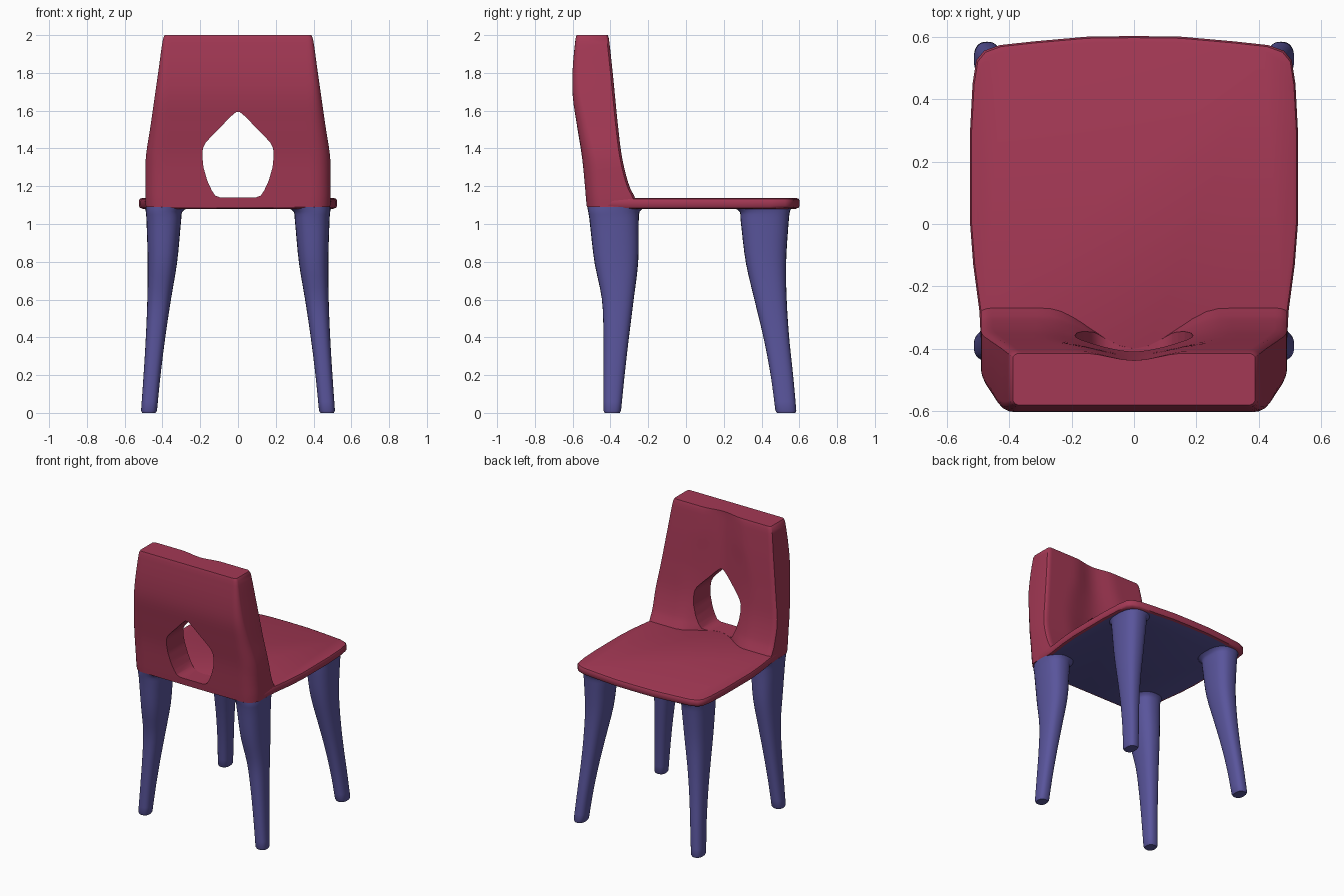
import bpy, bmesh, math

if "Cube" in bpy.data.objects:
    bpy.data.objects.remove(bpy.data.objects["Cube"])


def material(name, rgb):
    m = bpy.data.materials.new(name)
    m.diffuse_color = (*rgb, 1)
    m.use_nodes = True
    m.node_tree.nodes["Principled BSDF"].inputs["Base Color"].default_value = m.diffuse_color
    return m


RED = material("crimson", (0.37, 0.04, 0.09))
BLUE = material("indigo", (0.10, 0.09, 0.33))


def curve(keys, z, col):
    """Smooth interpolation of column col of a key table sorted by z."""
    n = len(keys)
    i = max(k for k in range(n - 1) if k == 0 or keys[k][0] <= z)

    def slope(k):
        a, b = keys[max(k - 1, 0)], keys[min(k + 1, n - 1)]
        return (b[col] - a[col]) / (b[0] - a[0])
    (z0, z1), (p0, p1) = (keys[i][0], keys[i + 1][0]), (keys[i][col], keys[i + 1][col])
    h = z1 - z0
    t = (z - z0) / h
    return ((2*t**3 - 3*t*t + 1) * p0 + (t**3 - 2*t*t + t) * h * slope(i)
            + (3*t*t - 2*t**3) * p1 + (t**3 - t*t) * h * slope(i + 1))


def finish(bm, name, mats, angle=40):
    bmesh.ops.recalc_face_normals(bm, faces=bm.faces)
    me = bpy.data.meshes.new(name)
    bm.to_mesh(me)
    bm.free()
    ob = bpy.data.objects.new(name, me)
    bpy.context.collection.objects.link(ob)
    for m in mats:
        me.materials.append(m)
    bpy.ops.object.select_all(action='DESELECT')
    ob.select_set(True)
    bpy.context.view_layer.objects.active = ob
    bpy.ops.object.shade_smooth_by_angle(angle=math.radians(angle))
    return ob


def loft(rings):
    """Capped skin through closed rings of equal length."""
    bm = bmesh.new()
    vs = [[bm.verts.new(p) for p in r] for r in rings]
    n = len(vs[0])
    for a, b in zip(vs, vs[1:]):
        for i in range(n):
            j = (i + 1) % n
            bm.faces.new((a[i], a[j], b[j], b[i]))
    bm.faces.new(vs[0][::-1])
    bm.faces.new(vs[-1])
    return bm


# Seat: rounded, slightly bowed plate with a coloured underside
half = [(0, 0.602), (0.15, 0.60), (0.32, 0.585), (0.43, 0.573), (0.48, 0.555), (0.505, 0.525),
        (0.517, 0.45), (0.525, 0.3), (0.525, 0), (0.515, -0.13), (0.495, -0.28),
        (0.488, -0.42), (0.465, -0.49), (0.41, -0.525), (0, -0.525)]
outline = half + [(-x, y) for x, y in half[-2:0:-1]]


def seat_ring(z, inset):
    return [(x * (1 - inset / 0.52), y * (1 - inset / 0.58), z) for x, y in outline]


bm = loft([seat_ring(z, i) for z, i in
           ((1.08, 0.022), (1.086, 0.006), (1.097, 0), (1.122, 0), (1.133, 0.005), (1.138, 0.018))])
bm.normal_update()
for f in bm.faces:
    c = f.calc_center_median()
    if c.z < 1.082:
        f.material_index = 1
finish(bm, "seat", [RED, BLUE])

# Backrest: keys are z, half width, sitter-side y, rear y, scooped centre y, scoop half width
back = [(1.09, 0.488, -0.25, -0.525, -0.395, 0.29), (1.14, 0.49, -0.27, -0.53, -0.40, 0.28),
        (1.20, 0.49, -0.30, -0.535, -0.40, 0.28), (1.35, 0.488, -0.338, -0.55, -0.40, 0.29),
        (1.52, 0.463, -0.36, -0.577, -0.405, 0.30), (1.68, 0.44, -0.376, -0.60, -0.415, 0.26),
        (1.82, 0.42, -0.39, -0.60, -0.425, 0.20), (1.98, 0.397, -0.408, -0.585, -0.437, 0.17),
        (2.0, 0.388, -0.414, -0.58, -0.437, 0.16)]


def back_ring(z):
    w, yf, yb, yc, a = (curve(back, z, c) for c in range(1, 6))
    r = 0.09 - 0.07 * max(0, (z - 1.3) / 0.7)
    n, front, rear = 32, [], []
    for i in range(n + 1):
        x = w * math.sin(math.pi / 2 * (2 * i / n - 1))
        k = max(0, 1 - abs(x) / a)
        k = k * k * (3 - 2 * k)
        edge = 0.012 * max(0, (abs(x) / w - 0.95) / 0.05) ** 2
        front.append((x, yf + (yc - yf) * k - edge, z))
        t = max(0, (abs(x) - w + r) / r)
        rear.append((x, yb + r * (1 - math.sqrt(max(0, 1 - t * t * 0.98))), z))
    return front + rear[::-1]


levels = [1.09 + 0.89 * i / 28 for i in range(29)] + [1.993, 2.0]
backrest = finish(loft([back_ring(z) for z in levels]), "backrest", [RED])

# Teardrop opening cut through the backrest
side = [(1.139, 0.09), (1.15, 0.12), (1.18, 0.14), (1.23, 0.163), (1.30, 0.183), (1.36, 0.189),
        (1.40, 0.186), (1.43, 0.172), (1.47, 0.135), (1.51, 0.095), (1.55, 0.057),
        (1.58, 0.026), (1.592, 0.01)]
hole = [(x, z) for z, x in side] + [(-x, z) for z, x in side[::-1]]
cutter = finish(loft([[(x, y, z) for x, z in hole] for y in (-0.8, -0.1)]), "cutter", [RED])
cutter.hide_render = True
bpy.context.view_layer.objects.active = backrest
mod = backrest.modifiers.new("opening", 'BOOLEAN')
mod.operation, mod.solver, mod.object = 'DIFFERENCE', 'EXACT', cutter
bpy.ops.object.modifier_apply(modifier=mod.name)
bpy.data.objects.remove(cutter, do_unlink=True)
backrest.select_set(True)
bpy.ops.object.shade_smooth_by_angle(angle=math.radians(40))

# Legs: keys are z, inner x, outer x, near y, far y
leg_keys = {
    "backrest_leg": [(0, 0.43, 0.514, -0.437, -0.345), (0.2, 0.41, 0.50, -0.437, -0.325),
                     (0.4, 0.385, 0.488, -0.437, -0.302), (0.6, 0.355, 0.48, -0.445, -0.277),
                     (0.8, 0.322, 0.478, -0.485, -0.253), (1.03, 0.30, 0.485, -0.512, -0.25),
                     (1.065, 0.295, 0.488, -0.518, -0.245), (1.09, 0.265, 0.49, -0.523, -0.22)],
    "open_side_leg": [(0, 0.43, 0.514, 0.475, 0.585), (0.2, 0.41, 0.50, 0.448, 0.567),
                      (0.4, 0.385, 0.488, 0.41, 0.546), (0.6, 0.355, 0.48, 0.362, 0.533),
                      (0.8, 0.322, 0.478, 0.316, 0.53), (1.03, 0.30, 0.485, 0.288, 0.545),
                      (1.065, 0.295, 0.488, 0.284, 0.55), (1.09, 0.26, 0.495, 0.25, 0.56)]}


def leg_ring(keys, z, sx, inset):
    x0, x1, y0, y1 = (curve(keys, z, c) for c in range(1, 5))
    pts = []
    for i in range(28):
        c, s = math.cos(math.tau * i / 28), math.sin(math.tau * i / 28)
        u, v = (math.copysign(abs(q) ** 0.8, q) for q in (c, s))
        pts.append((sx * ((x0 + x1) / 2 + u * ((x1 - x0) / 2 - inset)),
                    (y0 + y1) / 2 + v * ((y1 - y0) / 2 - inset), z))
    return pts


for name, keys in leg_keys.items():
    for label, sx in (("left", -1), ("right", 1)):
        zs = [0, 0.012] + [0.06 + 0.97 * i / 16 for i in range(17)] + [1.05, 1.065, 1.078, 1.09]
        rings = [leg_ring(keys, z, sx, 0.006 if z == 0 else 0) for z in zs]
        finish(loft(rings), f"{name}_{label}", [BLUE])
